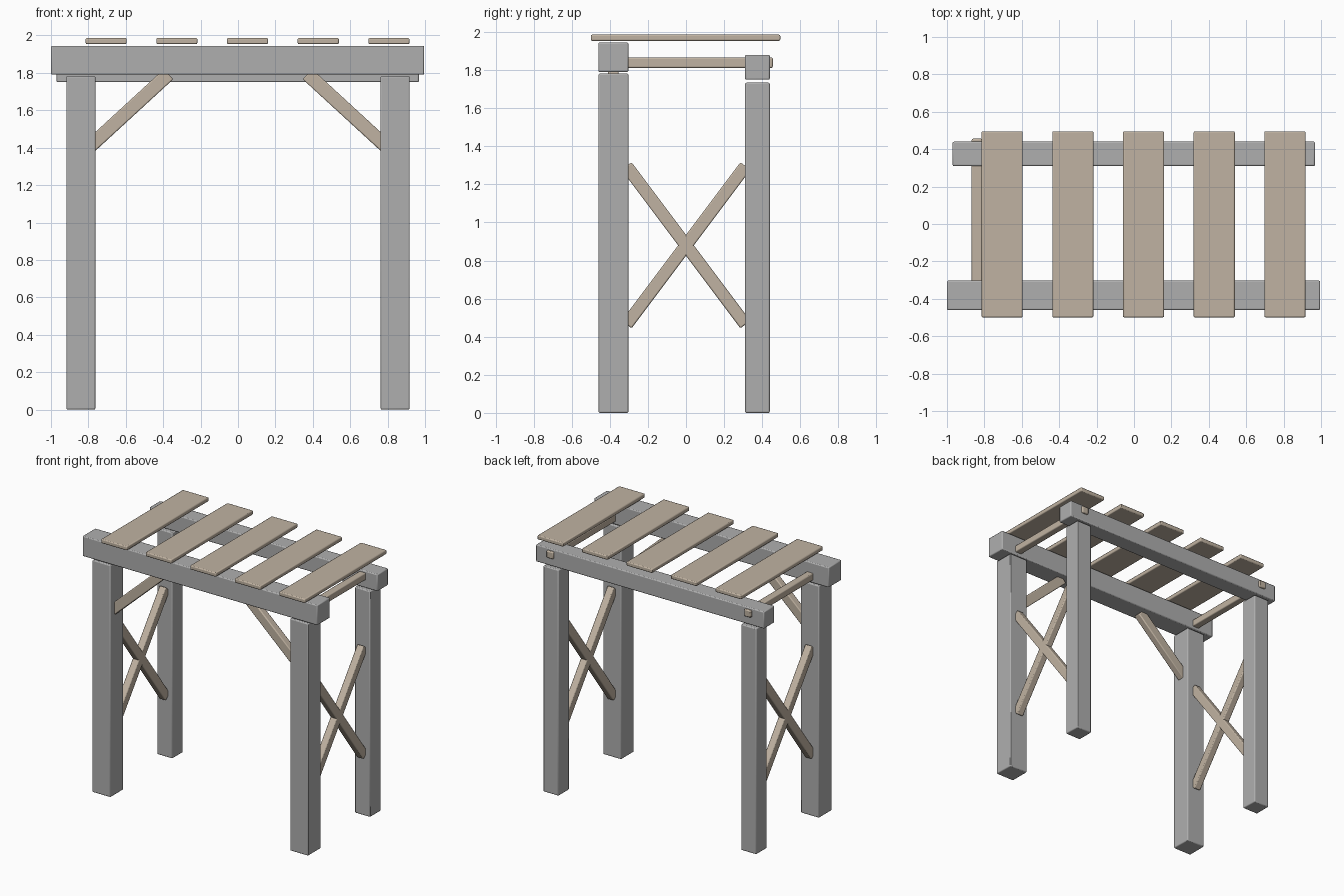
import bpy
from math import atan2, hypot
from mathutils import Vector

cube = bpy.data.objects.get("Cube")
if cube:
    bpy.data.objects.remove(cube, do_unlink=True)


def material(name, rgb):
    mat = bpy.data.materials.new(name)
    mat.use_nodes = True
    color = (*rgb, 1.0)
    mat.diffuse_color = color
    mat.node_tree.nodes["Principled BSDF"].inputs["Base Color"].default_value = color
    return mat


GREY = material("grey timber", (0.43, 0.43, 0.43))
TAN = material("tan wood", (0.53, 0.45, 0.36))


def beam(name, center, size, mat, rotation=(0, 0, 0), bevel=0.007):
    """Softly bevelled timber, optionally rotated."""
    bpy.ops.mesh.primitive_cube_add(size=1, location=center)
    obj = bpy.context.object
    obj.name = name
    obj.scale = size
    bpy.ops.object.transform_apply(location=False, rotation=False, scale=True)
    obj.rotation_euler = rotation
    obj.data.materials.append(mat)
    mod = obj.modifiers.new("soft edges", "BEVEL")
    mod.width = bevel
    mod.segments = 2
    bpy.ops.object.shade_smooth_by_angle()
    return obj


def span(name, low, high, mat):
    """Timber filling the box between two corners."""
    low, high = Vector(low), Vector(high)
    return beam(name, (low + high) / 2, high - low, mat)


# Long beams: the front one is thicker and higher
span("front_beam", (-1.0, -0.46, 1.79), (0.995, -0.303, 1.945), GREY)
span("back_beam", (-0.97, 0.31, 1.75), (0.968, 0.44, 1.88), GREY)

# Posts, rails and braces on both sides
for side, label in ((-1, "right"), (1, "left")):
    x = side * 0.84
    beam(f"front_post_{label}", (x, -0.381, 0.891), (0.155, 0.157, 1.782), GREY)
    beam(f"back_post_{label}", (x, 0.375, 0.867), (0.13, 0.13, 1.734), GREY)

    # Side rail, its end poking through the back beam
    span(f"side_rail_{label}", (x - 0.028, -0.36, 1.812), (x + 0.028, 0.456, 1.866), TAN)

    # Crossed braces between front and back posts
    for tilt, part in ((1, "rising"), (-1, "falling")):
        beam(f"cross_brace_{part}_{label}", (x, 0, 0.88), (0.055, 1.04, 0.066),
             TAN, rotation=(tilt * atan2(4, 3), 0, 0))

    # Knee brace from front post to front beam
    start, end = Vector((0.79, 1.408)), Vector((0.371, 1.793))
    run, rise = end - start
    mid = (start + end) / 2
    beam(f"knee_brace_{label}", (side * mid.x, -0.381, mid.y),
         (hypot(run, rise), 0.055, 0.074), TAN,
         rotation=(0, side * atan2(rise, -run), 0))

# Top planks, evenly spaced
for i in range(5):
    beam(f"top_plank_{i + 1}", (-0.705 + i * 0.378, -0.002, 1.97),
         (0.22, 0.995, 0.032), TAN)
